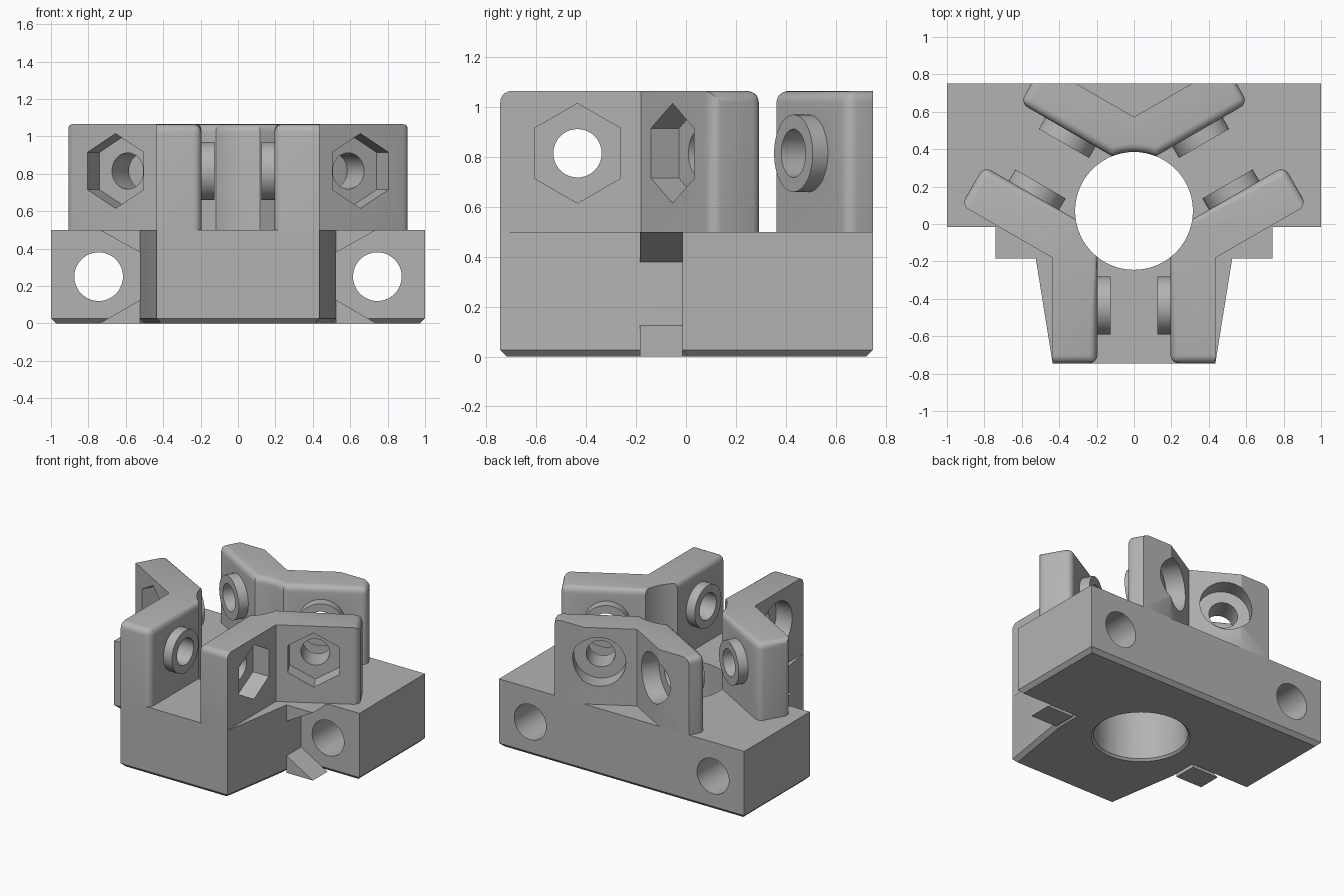
import bpy, bmesh
from math import sin, cos, radians, asin, degrees
from mathutils import Matrix, Vector

cube = bpy.data.objects.get("Cube")
if cube:
    bpy.data.objects.remove(cube, do_unlink=True)

CENTRE = Vector((0, 0.07, 0))   # axis of the large bore
BORE = 0.315
INNER, OUTER, REACH = 0.195, 0.435, 0.815   # arm faces and tip, from the axis
PIN_T, PIN_Z = 0.505, 0.815     # pin position along an arm
BASE_TOP, TOP = 0.5, 1.065

grey = bpy.data.materials.new("plain grey")
grey.use_nodes = True
grey.diffuse_color = (0.45, 0.45, 0.45, 1)
grey.node_tree.nodes["Principled BSDF"].inputs["Base Color"].default_value = grey.diffuse_color


def finish(name, bm, matrix=None):
    if matrix:
        bm.transform(matrix)
    bmesh.ops.recalc_face_normals(bm, faces=bm.faces)
    mesh = bpy.data.meshes.new(name)
    bm.to_mesh(mesh)
    bm.free()
    mesh.materials.append(grey)
    obj = bpy.data.objects.new(name, mesh)
    bpy.context.collection.objects.link(obj)
    return obj


def prism_bm(points, low, high):
    bm = bmesh.new()
    face = bm.faces.new([bm.verts.new((x, y, low)) for x, y in points])
    new = bmesh.ops.extrude_face_region(bm, geom=[face])["geom"]
    for v in new:
        if isinstance(v, bmesh.types.BMVert):
            v.co.z = high
    return bm


def prism(name, points, low, high, matrix=None):
    return finish(name, prism_bm(points, low, high), matrix)


def ring(radius, sides, cx=0, cy=0):
    return [(cx + radius * sin(radians(360 * i / sides)),
             cy + radius * cos(radians(360 * i / sides))) for i in range(sides)]


def combine(target, tool, operation):
    mod = target.modifiers.new("combine", "BOOLEAN")
    mod.operation, mod.solver, mod.object = operation, "EXACT", tool
    bpy.context.view_layer.objects.active = target
    bpy.ops.object.modifier_apply(modifier=mod.name)
    bpy.data.objects.remove(tool, do_unlink=True)


def smooth(obj):
    bpy.ops.object.select_all(action="DESELECT")
    obj.select_set(True)
    bpy.context.view_layer.objects.active = obj
    bpy.ops.object.shade_smooth_by_angle(angle=radians(30))


# Base block with chamfered underside, bore and two bolt holes
half = [(1, 0.75), (1, -0.015), (0.525, -0.015), (0.525, -0.185), (0.435, -0.745)]
outline = half + [(-x, y) for x, y in reversed(half)]
bm = prism_bm(outline, 0, BASE_TOP)
bottom = [e for e in bm.edges if all(v.co.z < 0.01 for v in e.verts)]
bmesh.ops.bevel(bm, geom=bottom, offset=0.027, segments=1, affect="EDGES")
base = finish("base_block", bm)
combine(base, prism("bore_cutter", ring(BORE, 72), -0.1, 0.6, Matrix.Translation(CENTRE)), "DIFFERENCE")
bm = bmesh.new()
bmesh.ops.create_cone(bm, cap_ends=True, segments=72, radius1=BORE + 0.06, radius2=BORE - 0.03, depth=0.09)
combine(base, finish("bore_chamfer_cutter", bm, Matrix.Translation(CENTRE)), "DIFFERENCE")
upright = Matrix.Rotation(radians(90), 4, "X")
for side in (-1, 1):
    combine(base, prism("bolt_cutter", ring(0.13, 48, side * 0.745, 0.25), -1, 1, upright), "DIFFERENCE")
smooth(base)

# Corner wedges above and below each bolt recess
for side, label in ((1, "left"), (-1, "right")):
    for part, flat, tip in (("upper", BASE_TOP, 0.38), ("lower", 0, 0.125)):
        prism(label + "_" + part + "_wedge",
              [(side * 0.525, flat), (side * 0.74, flat), (side * 0.525, tip)],
              0.015, 0.185, upright)


def arm_matrix(mirror, turn):
    # local x runs along the arm, y is up, z points to the outer face
    a = radians(30)
    m = Matrix(((cos(a), 0, -sin(a), 0), (sin(a), 0, cos(a), 0), (0, 1, 0, 0), (0, 0, 0, 1)))
    return turn @ Matrix.Diagonal((mirror, 1, 1, 1)) @ m


def pillar(name, angle, sharp_arm=0, pockets=("hex", "hex"), round_bore=False):
    turn = Matrix.Translation(CENTRE) @ Matrix.Rotation(radians(angle), 4, "Z")
    u = Vector((cos(radians(30)), sin(radians(30))))
    n = Vector((-u.y, u.x))
    inner_tip, outer_tip = u * REACH + n * INNER, u * REACH + n * OUTER
    start = 30 + degrees(asin(INNER / BORE))
    steps = 10
    arc = [(BORE * cos(radians(start + (180 - 2 * start) * i / steps)),
            BORE * sin(radians(start + (180 - 2 * start) * i / steps))) for i in range(steps + 1)]
    mirror = lambda p: (-p[0], p[1])
    points = [tuple(outer_tip), tuple(inner_tip)] + arc
    points += [mirror(inner_tip), mirror(outer_tip), (0, OUTER / cos(radians(30)))]
    bm = prism_bm(points, BASE_TOP, TOP)

    # Round the slot side and the arm tips, keep the outer faces sharp
    def near(v, p):
        return (v.co.xy - Vector(p)).length < 0.001
    rounded = []
    for e in bm.edges:
        a, b = e.verts
        if abs(a.co.z - b.co.z) > 0.1:
            keep = any(near(a, p) for p in (inner_tip, mirror(inner_tip)))
            keep |= sharp_arm != 1 and near(a, outer_tip)
            keep |= sharp_arm != -1 and near(a, mirror(outer_tip))
        else:
            on_back = any(near(v, points[-1]) for v in e.verts)
            on_bore = all(abs(v.co.xy.length - BORE) < 0.001 for v in e.verts)
            keep = a.co.z > TOP - 0.01 and not on_back and (round_bore or not on_bore)
        if keep:
            rounded.append(e)
    bmesh.ops.bevel(bm, geom=rounded, offset=0.045, segments=5, profile=0.5, affect="EDGES")
    obj = finish(name, bm, turn)

    # Bosses, pin holes and the nut or bolt-head pockets
    for side, pocket in zip((1, -1), pockets):
        m = arm_matrix(side, turn)
        boss = prism("boss", ring(0.155, 48, PIN_T, PIN_Z), 0.125, 0.22, m)
        combine(obj, boss, "UNION")
        hole = prism("pin_cutter", ring(0.097, 40, PIN_T, PIN_Z), 0.1, 0.5, m)
        combine(obj, hole, "DIFFERENCE")
        shape = ring(0.2, 6, PIN_T, PIN_Z) if pocket == "hex" else ring(0.18, 48, PIN_T, PIN_Z)
        combine(obj, prism("pocket_cutter", shape, OUTER - 0.13, 0.6, m), "DIFFERENCE")
    return obj


# Three angled pillars around the bore
smooth(pillar("front_left_pillar", -120, sharp_arm=1))
smooth(pillar("front_right_pillar", 120, sharp_arm=-1, pockets=("hex", "round")))
back = pillar("back_pillar", 0, pockets=("round", "round"), round_bore=True)
trim = prism("back_trim_cutter", [(-2, 0.75), (2, 0.75), (2, 2), (-2, 2)], 0, 2)
combine(back, trim, "DIFFERENCE")
smooth(back)
